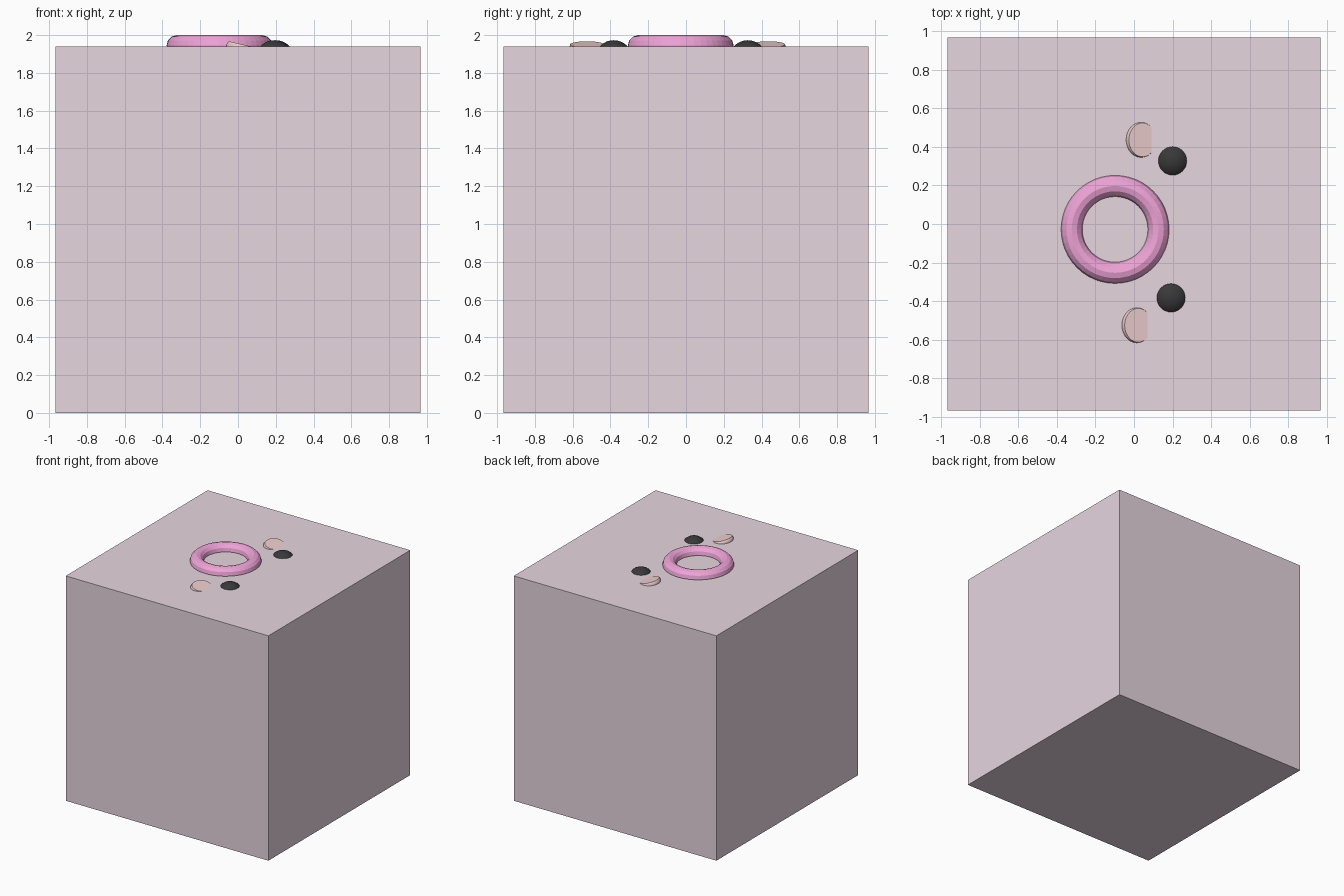
import bpy, bmesh
from mathutils import Vector, Matrix

if "Cube" in bpy.data.objects:
    bpy.data.objects.remove(bpy.data.objects["Cube"])

TOP = 1.94      # height of the block's top face
HALF = 0.967    # half width of the block


def finish(obj, name, mat):
    obj.name = name
    obj.data.name = name
    obj.data.materials.append(mat)
    return obj


def material(name, rgb):
    m = bpy.data.materials.new(name)
    m.diffuse_color = (*rgb, 1)
    m.use_nodes = True
    m.node_tree.nodes["Principled BSDF"].inputs["Base Color"].default_value = m.diffuse_color
    return m


pale = material("pale_pink", (0.80, 0.67, 0.74))
magenta = material("magenta", (0.86, 0.37, 0.68))
black = material("black", (0.04, 0.04, 0.04))
peach = material("peach", (0.87, 0.63, 0.63))

# Block body
bpy.ops.mesh.primitive_cube_add(size=1, location=(0, 0, TOP / 2))
body = bpy.context.object
body.scale = (2 * HALF, 2 * HALF, TOP)
finish(body, "body", pale)

# Ring half sunk into the top
bpy.ops.mesh.primitive_torus_add(
    location=(-0.098, -0.028, TOP + 0.005), major_radius=0.225, minor_radius=0.055,
    major_segments=48, minor_segments=12)
finish(bpy.context.object, "snout_ring", magenta)

# Black eyes, mostly sunk spheres
for name, x, y in (("eye_back", 0.20, 0.327), ("eye_front", 0.192, -0.383)):
    bpy.ops.mesh.primitive_uv_sphere_add(
        segments=32, ring_count=16, radius=0.1, location=(x, y, TOP - 0.067))
    bpy.ops.object.shade_smooth()
    finish(bpy.context.object, name, black)


# Ears: shallow ellipsoids sliced by a sloping plane
def ear(name, x, y):
    bm = bmesh.new()
    bmesh.ops.create_uvsphere(bm, u_segments=32, v_segments=16, radius=1,
                              matrix=Matrix.Diagonal((0.078, 0.091, 0.047, 1)))
    cut = bmesh.ops.bisect_plane(
        bm, geom=bm.verts[:] + bm.edges[:] + bm.faces[:],
        plane_co=Vector((0.055, 0, 0)), plane_no=Vector((0.23, 0, 1)), clear_outer=True)
    rim = [e for e in cut["geom_cut"] if isinstance(e, bmesh.types.BMEdge)]
    bmesh.ops.contextual_create(bm, geom=rim)
    bmesh.ops.recalc_face_normals(bm, faces=bm.faces)
    mesh = bpy.data.meshes.new(name)
    bm.to_mesh(mesh)
    bm.free()
    obj = bpy.data.objects.new(name, mesh)
    bpy.context.collection.objects.link(obj)
    obj.location = (x, y, TOP)
    finish(obj, name, peach)


ear("ear_back", 0.037, 0.436)
ear("ear_front", 0.015, -0.525)
